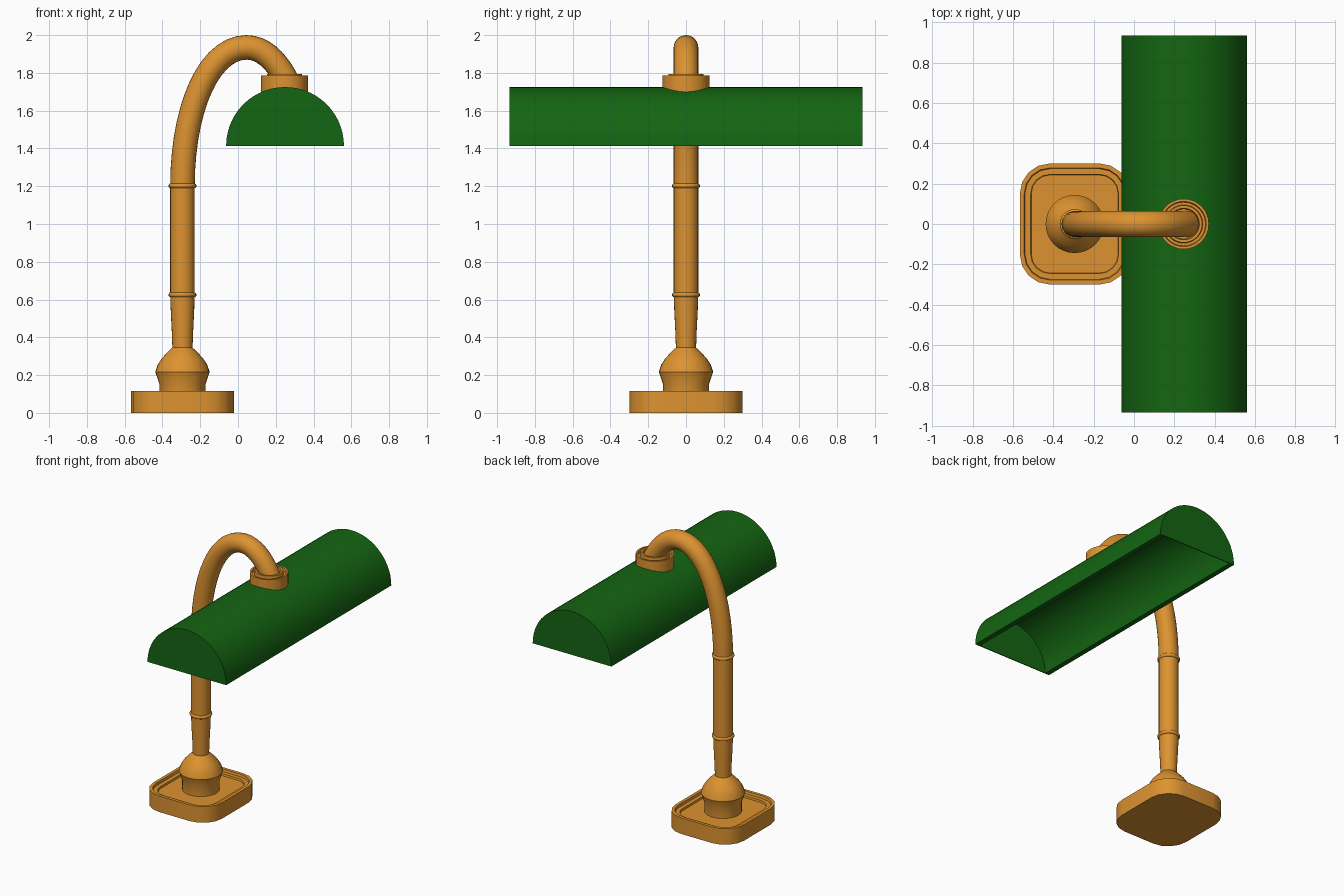
import bpy, bmesh
from math import sin, cos, pi, radians
from mathutils import Vector
from mathutils.geometry import interpolate_bezier

if "Cube" in bpy.data.objects:
    bpy.data.objects.remove(bpy.data.objects["Cube"])

STEM_X, HEAD_X, TUBE_R = -0.294, 0.246, 0.065


def material(name, color):
    m = bpy.data.materials.new(name)
    m.diffuse_color = color
    m.use_nodes = True
    m.node_tree.nodes["Principled BSDF"].inputs["Base Color"].default_value = m.diffuse_color
    return m


brass = material("brass", (0.72, 0.29, 0.03, 1))
green = material("green_enamel", (0.007, 0.13, 0.006, 1))


def finish(name, bm, mat, angle=35):
    bmesh.ops.recalc_face_normals(bm, faces=bm.faces)
    me = bpy.data.meshes.new(name)
    bm.to_mesh(me)
    bm.free()
    ob = bpy.data.objects.new(name, me)
    bpy.context.collection.objects.link(ob)
    me.materials.append(mat)
    bpy.ops.object.select_all(action='DESELECT')
    ob.select_set(True)
    bpy.context.view_layer.objects.active = ob
    bpy.ops.object.shade_smooth_by_angle(angle=radians(angle))
    return ob


def add_loft(bm, rings):
    """Skin closed rings of points and cap both ends."""
    loops = [[bm.verts.new(p) for p in r] for r in rings]
    n = len(loops[0])
    for a, b in zip(loops, loops[1:]):
        for i in range(n):
            j = (i + 1) % n
            bm.faces.new((a[i], a[j], b[j], b[i]))
    bm.faces.new(loops[0])
    bm.faces.new(loops[-1])


def loft(name, rings, mat, angle=35):
    bm = bmesh.new()
    add_loft(bm, rings)
    return finish(name, bm, mat, angle)


def lathe(name, x, profile, mat, n=32, angle=35):
    rings = [[(x + r * cos(2 * pi * i / n), r * sin(2 * pi * i / n), z)
              for i in range(n)] for r, z in profile]
    return loft(name, rings, mat, angle)


def rounded_rect(hx, hy, r, z, seg=4):
    pts = []
    for k, (sx, sy) in enumerate(((1, 1), (-1, 1), (-1, -1), (1, -1))):
        for i in range(seg + 1):
            a = pi / 2 * (k + i / seg)
            pts.append((STEM_X + sx * (hx - r) + r * cos(a),
                        sy * (hy - r) + r * sin(a), z))
    return pts


# Base tray with a stepped recess in its top
steps = [(0, 0), (0, 0.115), (0.022, 0.115), (0.026, 0.098), (0.054, 0.098), (0.057, 0.085)]
loft("base", [rounded_rect(0.272 - d, 0.30 - d, 0.15 - d, z) for d, z in steps], brass, 30)

# Turned foot of the stem
lathe("stem_foot", STEM_X, [(0.122, 0.08), (0.122, 0.153), (0.144, 0.217), (0.131, 0.255),
                            (0.110, 0.288), (0.082, 0.318), (0.054, 0.345)], brass, 32, 25)

# Tapered lower stem
lathe("lower_stem", STEM_X, [(0.053, 0.33), (0.056, 0.42), (0.062, 0.54), (TUBE_R, 0.625)], brass, 24)

# Straight tube and gooseneck, swept in the xz plane
neck = interpolate_bezier((STEM_X, 0, 1.2), (STEM_X, 0, 1.62), (-0.15, 0, 1.935), (0.045, 0, 1.935), 15)
neck += interpolate_bezier((0.045, 0, 1.935), (0.14, 0, 1.935), (0.215, 0, 1.85), (0.262, 0, 1.75), 10)[1:]
path = [Vector((STEM_X, 0, 0.625))] + [Vector(p) for p in neck]
rings = []
for i, p in enumerate(path):
    t = path[min(i + 1, len(path) - 1)] - path[max(i - 1, 0)]
    if i < 2:
        t = Vector((0, 0, 1))
    side = Vector((t.z, 0, -t.x)).normalized()
    rings.append([p + TUBE_R * (cos(2 * pi * k / 24) * side + sin(2 * pi * k / 24) * Vector((0, 1, 0)))
                  for k in range(24)])
loft("gooseneck", rings, brass)

# Beads around the stem
for name, z in (("lower_bead", 0.625), ("upper_bead", 1.202)):
    bead = [(0.061 + 0.013 * sin(a), z - 0.013 * cos(a)) for a in [pi * i / 8 for i in range(9)]]
    lathe(name, STEM_X, bead, brass, 24, 50)

# Collar with a grooved top
lathe("collar", HEAD_X, [(0.125, 0.0 + 1.69), (0.125, 1.785), (0.112, 1.785), (0.108, 1.768),
                         (0.095, 1.768), (0.092, 1.795), (0.078, 1.795), (0.074, 1.765)], brass, 32)

# Half-round shade, open below, with thin end caps
CX, CZ, R, WALL, HALF = 0.249, 1.413, 0.312, 0.036, 0.935


def arc(r, y, n=28):
    return [(CX + r * cos(pi * i / n), y, CZ + r * sin(pi * i / n)) for i in range(n + 1)]


bm = bmesh.new()
add_loft(bm, [arc(R, y) + arc(R - WALL, y)[::-1] for y in (-HALF + 0.006, HALF - 0.006)])
for s in (-1, 1):
    add_loft(bm, [arc(R, s * (HALF - 0.006)), arc(R, s * HALF)])
finish("shade", bm, green)
